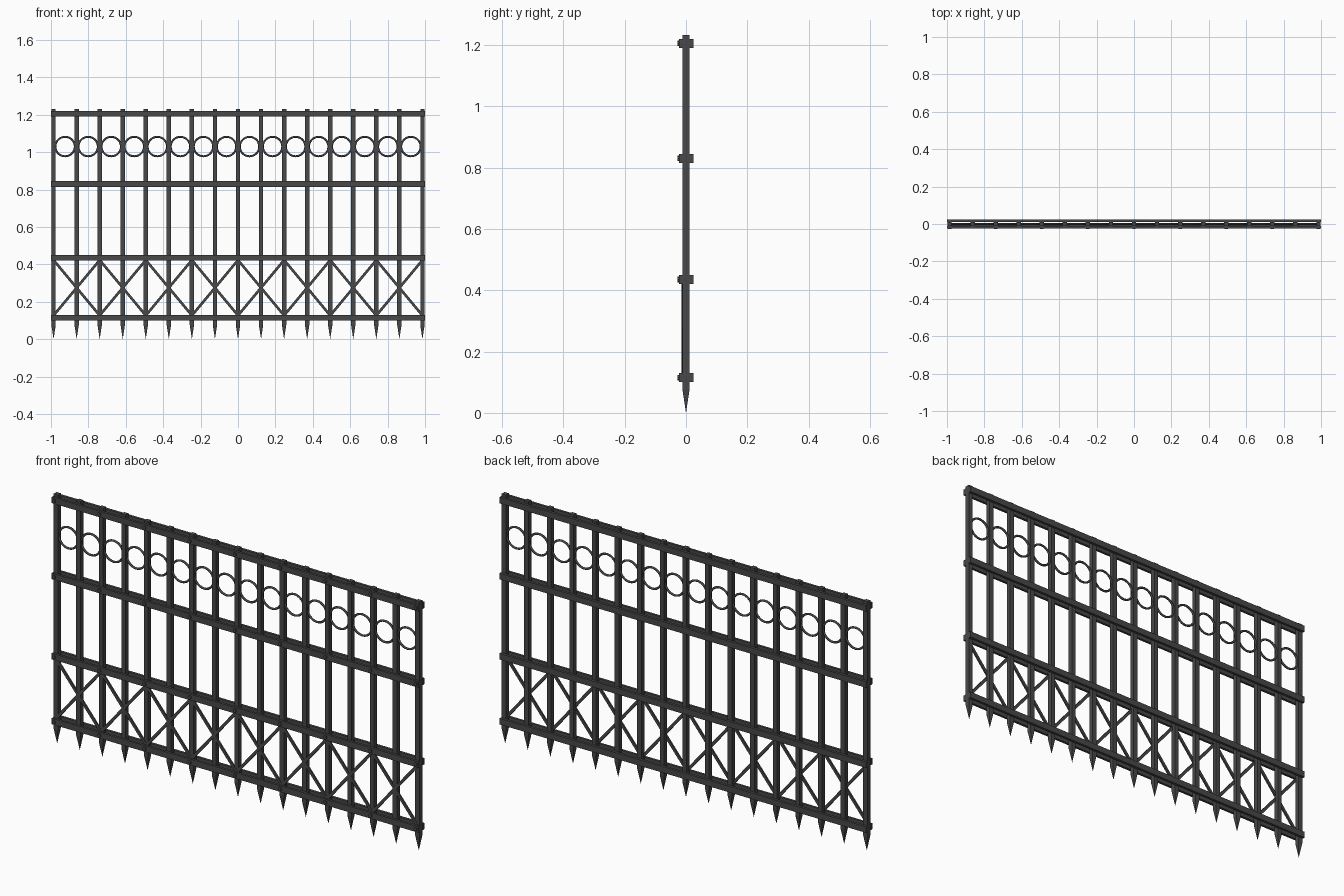
import bpy, bmesh, math
from mathutils import Matrix, Vector

if "Cube" in bpy.data.objects:
    bpy.data.objects.remove(bpy.data.objects["Cube"])

iron = bpy.data.materials.new("dark iron")
iron.diffuse_color = (0.065, 0.065, 0.065, 1)
iron.use_nodes = True
iron.node_tree.nodes["Principled BSDF"].inputs["Base Color"].default_value = iron.diffuse_color

N = 17
STEP = 1.972 / (N - 1)
XS = [-0.986 + i * STEP for i in range(N)]
RAILS = (0.115, 0.435, 0.83, 1.205)


def finish(name, bm):
    bmesh.ops.recalc_face_normals(bm, faces=bm.faces)
    mesh = bpy.data.meshes.new(name)
    bm.to_mesh(mesh)
    bm.free()
    mesh.materials.append(iron)
    ob = bpy.data.objects.new(name, mesh)
    bpy.context.collection.objects.link(ob)
    return ob


def box(bm, center, size, rot=Matrix()):
    m = Matrix.Translation(center) @ rot @ Matrix.Diagonal((*size, 1))
    bmesh.ops.create_cube(bm, size=1, matrix=m)


# square pickets with pointed feet
bm = bmesh.new()
h = 0.0115
for x in XS:
    rings = [[bm.verts.new((x + sx * h, sy * h, z))
              for sx, sy in ((-1, -1), (1, -1), (1, 1), (-1, 1))]
             for z in (0.075, 1.232)]
    tip = bm.verts.new((x, 0, 0))
    low, top = rings
    bm.faces.new(top)
    for k in range(4):
        n = (k + 1) % 4
        bm.faces.new((low[k], low[n], top[n], top[k]))
        bm.faces.new((tip, low[n], low[k]))
finish("pickets", bm)

# paired flat rails in front of and behind the pickets
for name, y0, y1 in (("front_rails", -0.023, -0.011), ("back_rails", 0.012, 0.025)):
    bm = bmesh.new()
    for z in RAILS:
        box(bm, (0, (y0 + y1) / 2, z), (2.0, y1 - y0, 0.03))
    finish(name, bm)

# rivet heads on every second picket
bm = bmesh.new()
for z in RAILS:
    for x in XS[::2]:
        bmesh.ops.create_cone(bm, cap_ends=True, segments=8, radius1=0.009, radius2=0.009,
                              depth=0.008, matrix=Matrix.Translation((x, -0.024, z))
                              @ Matrix.Rotation(math.pi / 2, 4, 'X'))
finish("rivets", bm)

# crossed braces in the lower panel
bm = bmesh.new()
half = Vector((STEP, 0, 0.148))
angle = math.atan2(half.z, half.x)
for x in XS[1::2]:
    for s in (-1, 1):
        box(bm, (x, -0.0095 + s * 0.0005, 0.275), (2 * half.length, 0.008, 0.014),
            Matrix.Rotation(s * angle, 4, 'Y'))
finish("cross_braces", bm)

# decorative rings between the pickets
bm = bmesh.new()
SEG, SIDES = 28, 8
for a, b in zip(XS, XS[1:]):
    grid = []
    for i in range(SEG):
        t = 2 * math.pi * i / SEG
        row = []
        for j in range(SIDES):
            p = 2 * math.pi * j / SIDES
            r = 0.052 + 0.0053 * math.cos(p)
            row.append(bm.verts.new(((a + b) / 2 + r * math.cos(t),
                                     0.0053 * math.sin(p), 1.03 + r * math.sin(t))))
        grid.append(row)
    for i in range(SEG):
        for j in range(SIDES):
            i2, j2 = (i + 1) % SEG, (j + 1) % SIDES
            bm.faces.new((grid[i][j], grid[i2][j], grid[i2][j2], grid[i][j2]))
rings = finish("rings", bm)
for p in rings.data.polygons:
    p.use_smooth = True
